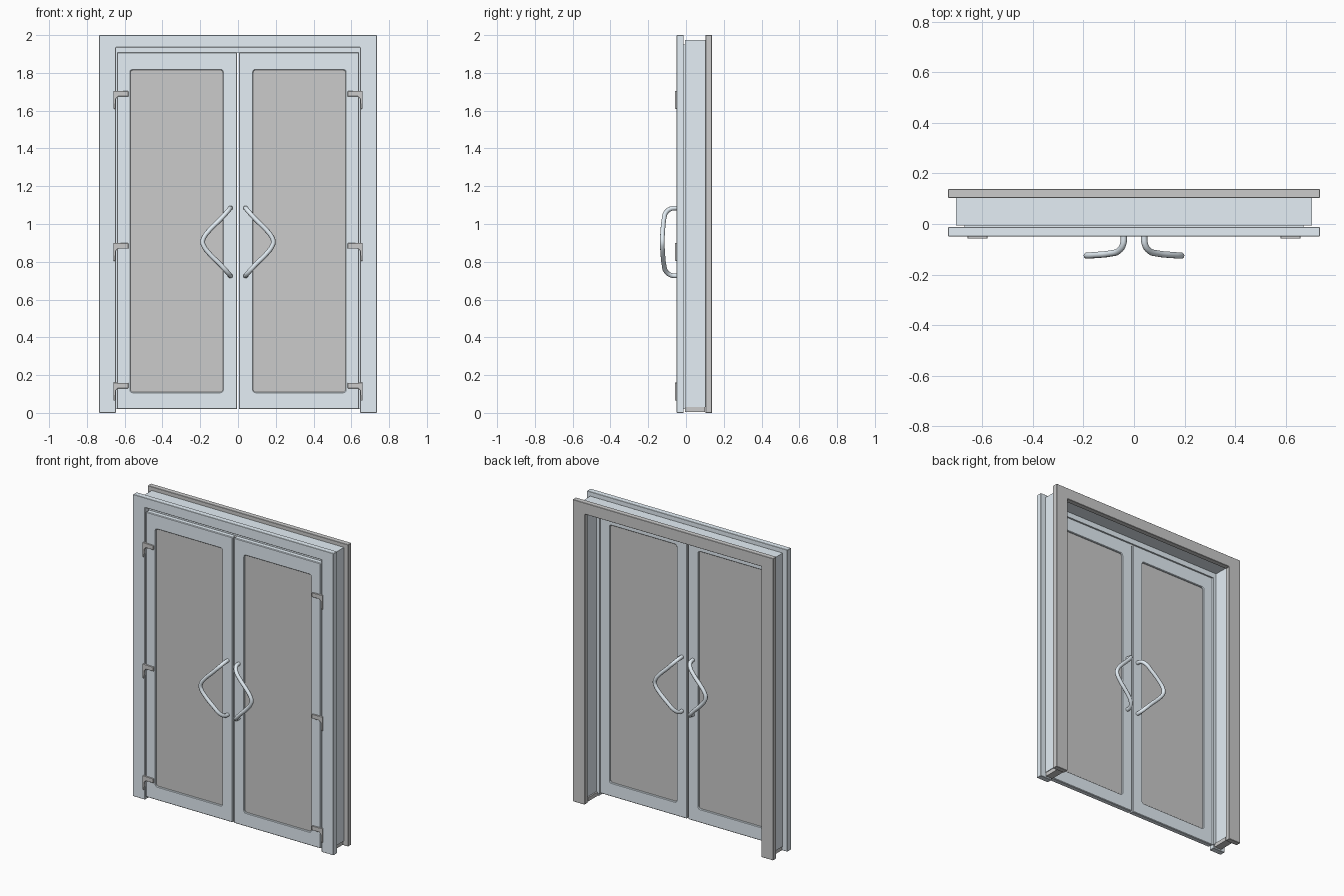
import bpy, bmesh, math

if "Cube" in bpy.data.objects:
    bpy.data.objects.remove(bpy.data.objects["Cube"])

paint = bpy.data.materials.new("pale_blue_paint")
paint.diffuse_color = (0.78, 0.86, 0.92, 1)
paint.use_nodes = True
paint.node_tree.nodes["Principled BSDF"].inputs["Base Color"].default_value = paint.diffuse_color


def rect(x0, x1, z0, z1, r=0.0):
    """Rectangle outline in x/z, optionally with rounded corners."""
    if not r:
        return [(x0, z0), (x1, z0), (x1, z1), (x0, z1)]
    pts = []
    for cx, cz, a in ((x1 - r, z1 - r, 0), (x0 + r, z1 - r, 90),
                      (x0 + r, z0 + r, 180), (x1 - r, z0 + r, 270)):
        for k in range(4):
            t = math.radians(a + 30 * k)
            pts.append((cx + r * math.cos(t), cz + r * math.sin(t)))
    return pts


def arch(xo, xi, top, inner, z0=0.0):
    """Upside-down U outline."""
    return [(-xo, z0), (-xi, z0), (-xi, inner), (xi, inner),
            (xi, z0), (xo, z0), (xo, top), (-xo, top)]


def prism(name, loops, y0, y1, mat=None, bevel=0.0, mirror=False):
    """Fill outlines (later ones are holes) and extrude from y0 to y1."""
    bm = bmesh.new()
    edges = []
    for loop in loops:
        vs = [bm.verts.new((x, y0, z)) for x, z in loop]
        edges += [bm.edges.new((vs[i - 1], vs[i])) for i in range(len(vs))]
    bmesh.ops.triangle_fill(bm, use_beauty=True, edges=edges, normal=(0, -1, 0))
    ext = bmesh.ops.extrude_face_region(bm, geom=bm.faces[:], use_keep_orig=True)
    bmesh.ops.translate(bm, vec=(0, y1 - y0, 0),
                        verts=[g for g in ext["geom"] if isinstance(g, bmesh.types.BMVert)])
    bmesh.ops.recalc_face_normals(bm, faces=bm.faces[:])
    me = bpy.data.meshes.new(name)
    bm.to_mesh(me)
    bm.free()
    ob = bpy.data.objects.new(name, me)
    bpy.context.collection.objects.link(ob)
    if mat:
        me.materials.append(mat)
    if bevel:
        b = ob.modifiers.new("edge", 'BEVEL')
        b.width, b.segments = bevel, 1
        b.limit_method, b.angle_limit = 'ANGLE', math.radians(60)
    if mirror:
        ob.modifiers.new("mirror", 'MIRROR').use_mirror_merge = False
    return ob


# Frame: front casing, jamb box, rear casing
prism("front_casing", [arch(0.735, 0.647, 2.0, 1.935)], -0.05, -0.012, paint, 0.002)
prism("jamb_box", [arch(0.705, 0.66, 1.975, 1.94, 0.03)], -0.005, 0.103, paint)
prism("rear_casing", [arch(0.735, 0.647, 2.0, 1.925)], 0.103, 0.138, None, 0.002)
# Stop strip closing the gap between casing and jamb, and jamb feet
prism("door_stop", [arch(0.67, 0.637, 1.95, 1.905, 0.02)], -0.014, -0.003, paint)
prism("jamb_foot", [rect(0.65, 0.70, 0.005, 0.03)], -0.005, 0.10, None, 0, True)

# Door leaves with glazed openings
prism("door_leaf", [rect(0.004, 0.641, 0.02, 1.91),
                    rect(0.08, 0.57, 0.11, 1.815, 0.015)],
      -0.05, -0.015, paint, 0.004, True)
prism("glass_panel", [rect(0.075, 0.575, 0.105, 1.82)], -0.040, -0.025, None, 0, True)

# Hinges: horizontal arm with a tapered drop leg
for i, z in enumerate((1.705, 0.90, 0.16)):
    prism(f"hinge_{i + 1}", [[(0.58, z - 0.002), (0.58, z - 0.03), (0.635, z - 0.03),
                              (0.647, z - 0.042), (0.650, z - 0.095), (0.659, z - 0.095),
                              (0.659, z)]],
          -0.058, -0.045, None, 0.0015, True)

# Bow handles: rounded bars on both sides of each leaf
half = [(0.04, -0.045, 0.180), (0.043, -0.080, 0.176), (0.060, -0.106, 0.156),
        (0.095, -0.117, 0.118), (0.155, -0.123, 0.058), (0.180, -0.125, 0.024)]
path = half + [(0.187, -0.125, 0.0)] + [(x, y, -z) for x, y, z in reversed(half)]
for side in ("front", "rear"):
    cu = bpy.data.curves.new(side + "_handle", 'CURVE')
    cu.dimensions = '3D'
    cu.bevel_depth, cu.bevel_resolution, cu.resolution_u = 0.0125, 3, 4
    cu.use_fill_caps = True
    sp = cu.splines.new('BEZIER')
    sp.bezier_points.add(len(path) - 1)
    for p, (x, y, z) in zip(sp.bezier_points, path):
        p.co = (x, y if side == "front" else -0.065 - y, 0.905 + z)
        p.handle_left_type = p.handle_right_type = 'AUTO'
    cu.materials.append(paint)
    ob = bpy.data.objects.new(side + "_handle", cu)
    bpy.context.collection.objects.link(ob)
    bpy.ops.object.select_all(action='DESELECT')
    ob.select_set(True)
    bpy.context.view_layer.objects.active = ob
    bpy.ops.object.convert(target='MESH')
    bpy.ops.object.shade_smooth_by_angle(angle=math.radians(40))
    bpy.context.object.modifiers.new("mirror", 'MIRROR')
